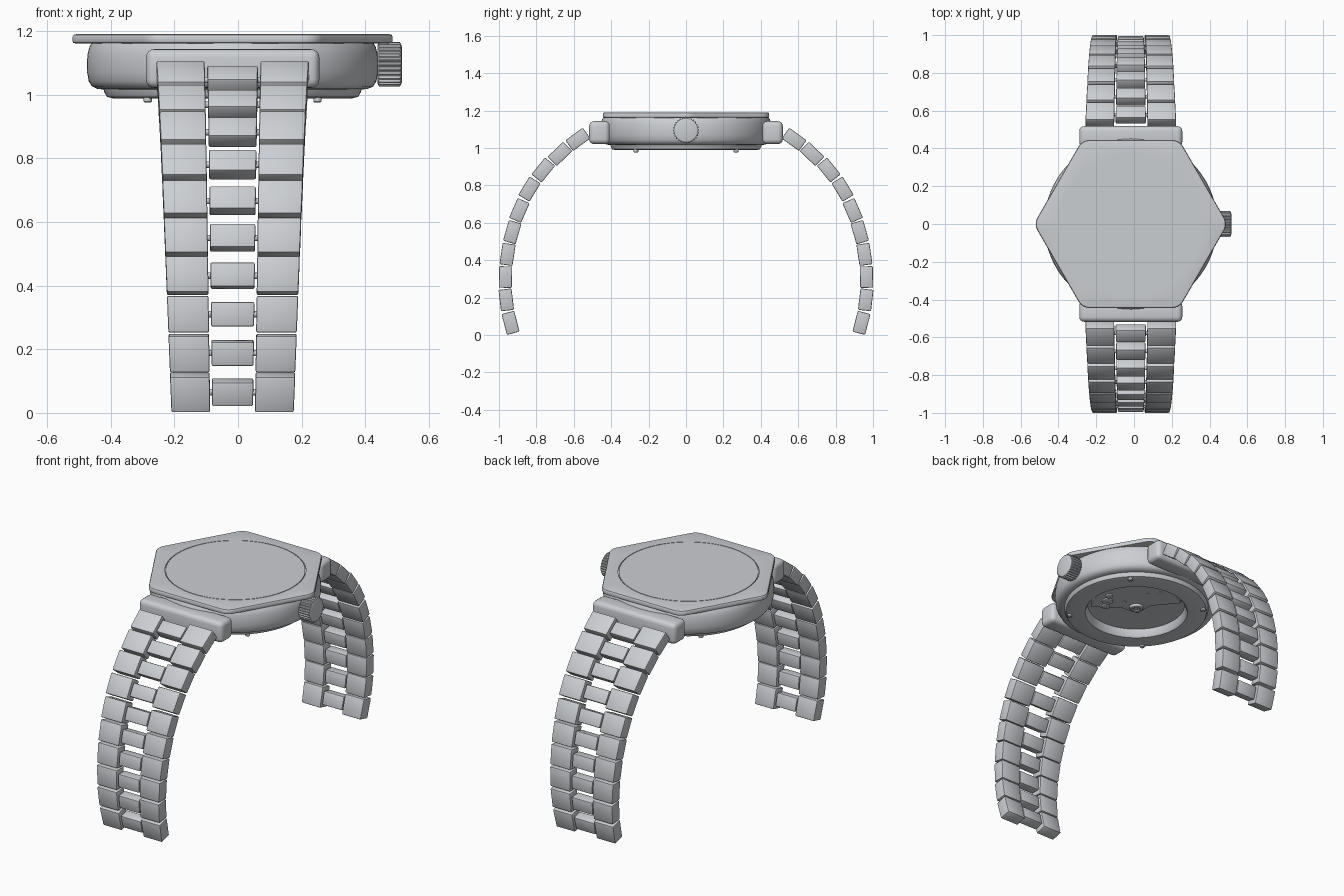
import bpy, bmesh
from math import sin, cos, pi, radians, sqrt, atan2
from mathutils import Matrix, Vector

if "Cube" in bpy.data.objects:
    bpy.data.objects.remove(bpy.data.objects["Cube"], do_unlink=True)

CX = -0.017          # centre line of case and bracelet
parts = []

steel = bpy.data.materials.new("brushed_steel")
steel.use_nodes = True
STEEL = (0.60, 0.62, 0.65, 1)
steel.diffuse_color = STEEL
for node in steel.node_tree.nodes:
    if node.type == "BSDF_PRINCIPLED":
        node.inputs["Base Color"].default_value = STEEL


def finish(name, bm):
    bmesh.ops.recalc_face_normals(bm, faces=bm.faces)
    mesh = bpy.data.meshes.new(name)
    bm.to_mesh(mesh)
    bm.free()
    mesh.materials.append(steel)
    obj = bpy.data.objects.new(name, mesh)
    bpy.context.collection.objects.link(obj)
    parts.append(obj)
    return obj


def loft(name, loops):
    """Skin a list of equal point loops and cap both ends."""
    bm = bmesh.new()
    rows = [[bm.verts.new(p) for p in loop] for loop in loops]
    n = len(rows[0])
    for a, b in zip(rows, rows[1:]):
        for i in range(n):
            j = (i + 1) % n
            bm.faces.new((a[i], a[j], b[j], b[i]))
    bm.faces.new(rows[0])
    bm.faces.new(rows[-1])
    return finish(name, bm)


def ring(radius, z, x=0, y=0, n=96):
    """Horizontal loop; radius is a number or a function of the angle."""
    pts = []
    for i in range(n):
        t = 2 * pi * i / n
        r = radius(t) if callable(radius) else radius
        pts.append((CX + x + r * cos(t), y + r * sin(t), z))
    return pts


def lathe(name, profile, x=0, y=0, n=96):
    return loft(name, [ring(r, z, x, y, n) for r, z in profile])


def box(name, size, centre, bevel, segments, shape):
    """Bevelled box; shape maps each local vertex to its final place."""
    bm = bmesh.new()
    bmesh.ops.create_cube(bm, size=1)
    for v in bm.verts:
        v.co = Vector(a * b for a, b in zip(v.co, size)) + Vector(centre)
    bmesh.ops.bevel(bm, geom=bm.edges[:], offset=bevel, segments=segments,
                    profile=0.5, affect="EDGES")
    for v in bm.verts:
        v.co = shape(v.co)
    return finish(name, bm)


# Case body with a recessed window in its back
lathe("case_body", [
    (0.05, 1.035), (0.272, 1.035), (0.28, 0.997), (0.288, 0.988),
    (0.375, 0.988), (0.395, 0.993), (0.403, 1.008), (0.405, 1.016),
    (0.425, 1.018), (0.442, 1.026), (0.452, 1.042), (0.457, 1.07),
    (0.458, 1.10), (0.455, 1.13), (0.449, 1.152), (0.44, 1.165)], n=128)


# Hexagonal bezel with rounded corners
def hexagon(inset):
    apothem, rnd = 0.445 - inset, 0.07
    c = (apothem - rnd) / cos(pi / 6)
    limit = atan2(rnd / 2, c + rnd * cos(pi / 6))

    def radius(t):
        phi = abs((t + pi / 6) % (pi / 3) - pi / 6)
        if phi < limit:
            return c * cos(phi) + sqrt(rnd ** 2 - (c * sin(phi)) ** 2)
        return apothem / cos(pi / 6 - phi)
    return radius


bezel_rows = [(hexagon(0.008), 1.161), (hexagon(0.002), 1.163), (hexagon(0), 1.168),
              (hexagon(0), 1.182), (hexagon(0.003), 1.188), (hexagon(0.01), 1.19),
              (0.377, 1.19), (0.377, 1.184)]
loft("bezel", [ring(r, z, n=240) for r, z in bezel_rows])
lathe("crystal", [(0.373, 1.183), (0.373, 1.19)], n=120)


# Fluted crown and its stem
def crown_loop(x, radius, depth, n=112):
    pts = []
    for i in range(n):
        r = radius - (depth if i % 4 > 1 else 0)
        t = 2 * pi * i / n
        pts.append((x, r * cos(t), 1.095 + r * sin(t)))
    return pts


loft("crown", [crown_loop(0.438, 0.06, 0), crown_loop(0.443, 0.07, 0.006),
               crown_loop(0.508, 0.07, 0.006), crown_loop(0.512, 0.064, 0),
               crown_loop(0.515, 0.055, 0)])
loft("crown_stem", [crown_loop(0.41, 0.035, 0), crown_loop(0.44, 0.035, 0)])

# Case back screws
for i in range(4):
    a = pi / 4 + i * pi / 2
    lathe("back_screw", [(0.013, 0.995), (0.013, 0.979), (0.010, 0.976)],
          0.377 * cos(a), 0.377 * sin(a), 20)

# Movement behind the window: rotor, hub, wheels and plate screws
bm = bmesh.new()
N = 40
outline = [(0.255 * cos(t), 0.255 * sin(t)) for t in
           [radians(-40) + radians(170) * i / N for i in range(N + 1)]]
outline += [(-0.05, 0.06), (-0.05, -0.05), (0.06, -0.06)]
face = bm.faces.new([bm.verts.new((CX + x, y, 1.036)) for x, y in outline])
new = bmesh.ops.extrude_face_region(bm, geom=[face])["geom"]
bmesh.ops.translate(bm, verts=[g for g in new if isinstance(g, bmesh.types.BMVert)],
                    vec=(0, 0, -0.014))
finish("rotor_plate", bm)
lathe("rotor_hub", [(0.018, 1.02), (0.018, 1.008), (0.026, 1.005), (0.036, 1.008),
                    (0.042, 1.03)], n=40)
lathe("hub_screw", [(0.011, 1.025), (0.011, 1.008)], n=20)
for x, y, r in [(0.17, -0.05, 0.03), (0.2, 0.0, 0.02), (0.14, -0.1, 0.022)]:
    lathe("small_wheel", [(r, 1.036), (r, 1.014), (r * 0.85, 1.012)], x, y, 24)
    lathe("wheel_pivot", [(r * 0.35, 1.02), (r * 0.35, 1.008)], x, y, 16)
for x, y in [(0.09, 0.0), (0.05, 0.16), (0.0, 0.21)]:
    lathe("plate_screw", [(0.01, 1.03), (0.01, 1.018)], x, y, 16)

# Bracelet: link centres from the case down to the open end
CENTRES = [(0.578, 1.046), (0.674, 0.968), (0.763, 0.882), (0.837, 0.78),
           (0.891, 0.666), (0.929, 0.55), (0.954, 0.431), (0.965, 0.31),
           (0.961, 0.188), (0.938, 0.065)]

for side in (-1, 1):
    end = "front" if side < 0 else "back"

    # Lug block that joins case and bracelet
    box(end + "_lug", (0.545, 0.11, 0.122), (CX, side * 0.463, 1.082), 0.026, 4,
        lambda p: p)

    for i, (cy, cz) in enumerate(CENTRES):
        angle = radians(36 + 7.6 * i)
        along = Vector((0, side * cos(angle), -sin(angle)))
        outward = Vector((0, side * sin(angle), cos(angle)))
        origin = Vector((CX, side * cy, cz))

        # Local x across, y along the bracelet, z outward; width tapers
        def place(p):
            width = 1 - 0.2 * (i + 0.5 + p.y / 0.12) / 10
            return origin + Vector((p.x * width, 0, 0)) + along * p.y + outward * p.z

        for s, label in ((-1, "right"), (1, "left")):
            box(end + "_" + label + "_link", (0.152, 0.115, 0.07),
                (s * 0.164, 0, 0), 0.006, 2, place)
        box(end + "_centre_link", (0.16, 0.077, 0.06), (0, 0, 0), 0.006, 2, place)

        # Cross pin
        bm = bmesh.new()
        bmesh.ops.create_cone(bm, cap_ends=True, segments=12, radius1=0.01,
                              radius2=0.01, depth=0.22,
                              matrix=Matrix.Rotation(pi / 2, 4, "Y"))
        for v in bm.verts:
            v.co = place(v.co)
        finish(end + "_link_pin", bm)

# Smooth shading that keeps the hard edges
bpy.ops.object.select_all(action="DESELECT")
for obj in parts:
    obj.select_set(True)
bpy.context.view_layer.objects.active = parts[0]
bpy.ops.object.shade_smooth_by_angle(angle=radians(35))
bpy.ops.object.select_all(action="DESELECT")
